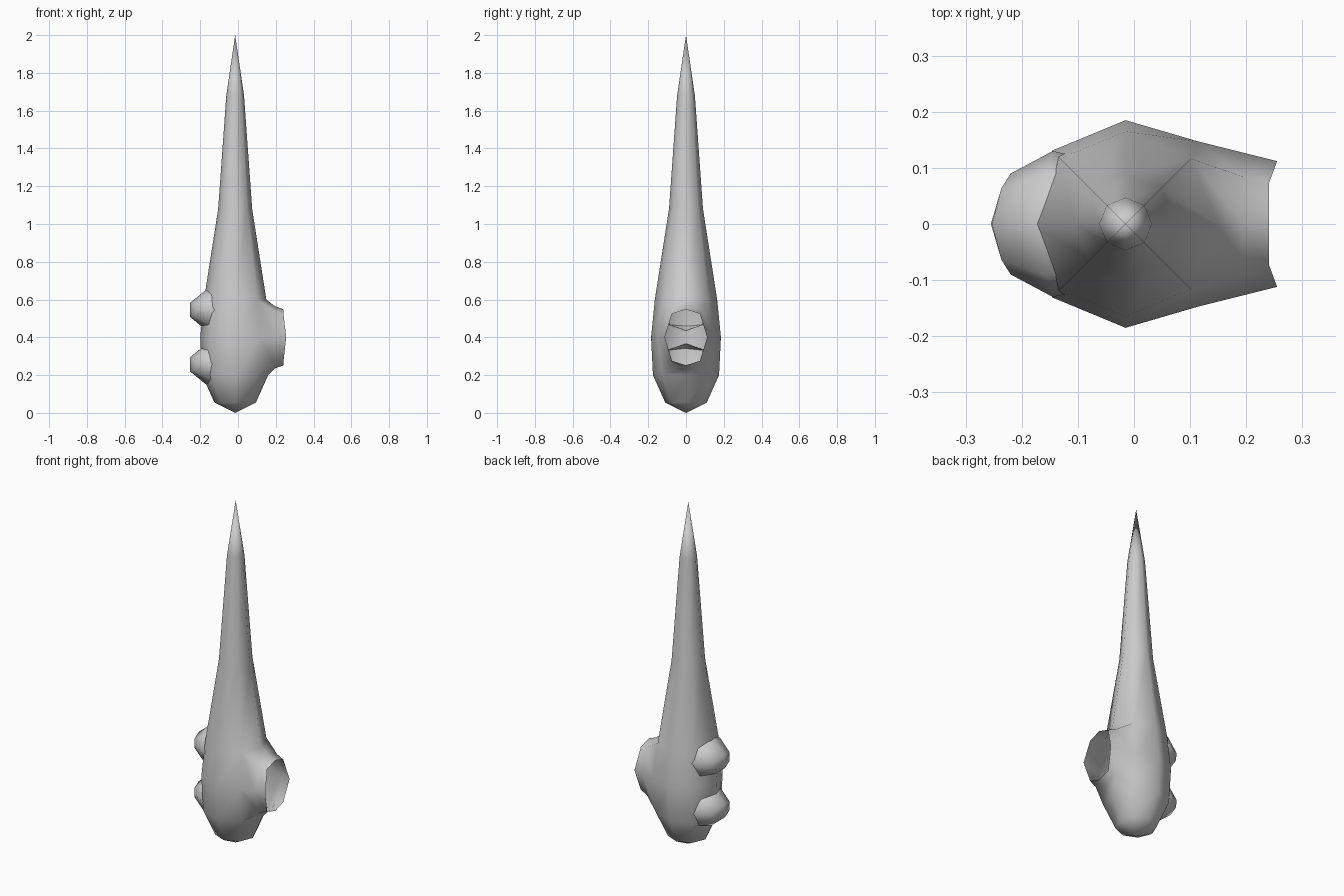
import bpy, bmesh, math

if "Cube" in bpy.data.objects:
    bpy.data.objects.remove(bpy.data.objects["Cube"])

CX = -0.015  # body axis
N = 8


def finish(bm, name, angle):
    bmesh.ops.recalc_face_normals(bm, faces=bm.faces)
    mesh = bpy.data.meshes.new(name)
    bm.to_mesh(mesh)
    bm.free()
    ob = bpy.data.objects.new(name, mesh)
    bpy.context.collection.objects.link(ob)
    bpy.ops.object.select_all(action='DESELECT')
    ob.select_set(True)
    bpy.context.view_layer.objects.active = ob
    bpy.ops.object.shade_smooth_by_angle(angle=math.radians(angle))
    return ob


def bridge(bm, a, b, skip=()):
    for i in range(N):
        if i not in skip:
            j = (i + 1) % N
            bm.faces.new((a[i], a[j], b[j], b[i]))


def fan(bm, ring, co):
    tip = bm.verts.new(co)
    for i in range(N):
        bm.faces.new((ring[i], ring[(i + 1) % N], tip))


# Spire body: eight-sided lathe, open on the +x side for the socket
bm = bmesh.new()
profile = [(0.11, 0.055), (0.175, 0.2), (0.185, 0.4), (0.165, 0.6),
           (0.09, 1.08), (0.047, 1.68)]
rings = []
for r, z in profile:
    rings.append([bm.verts.new((CX + r * math.cos(i * math.tau / N),
                                r * math.sin(i * math.tau / N), z))
                  for i in range(N)])
for k in range(len(rings) - 1):
    bridge(bm, rings[k], rings[k + 1], skip=(0, N - 1) if k in (1, 2) else ())
fan(bm, rings[0], (CX, 0, 0))
fan(bm, rings[-1], (CX, 0, 2))

low, mid, high = rings[1:4]
bm.verts.remove(mid[0])
for s, v in ((1, mid[1]), (-1, mid[-1])):
    v.co.x, v.co.y = 0.115, s * 0.147

# Flared open socket, bridged out from the gap in the body
edge = [low[0], low[1], mid[1], high[1], high[0], high[-1], mid[-1], low[-1]]
signs = [(0, -1), (1, -1), (1, 0), (1, 1), (0, 1), (-1, 1), (-1, 0), (-1, -1)]


def socket_ring(x, y, z, bend):
    out = []
    for sy, sz in signs:
        corner = sy and sz
        yy = sy * y * (0.66 if corner else 1)
        zz = sz * z * (0.84 if corner else 1)
        out.append(bm.verts.new((x + (bend if sy and not sz else 0), yy, 0.4 + zz)))
    return out


neck = socket_ring(0.195, 0.127, 0.165, 0.0)
rim = socket_ring(0.241, 0.112, 0.148, 0.014)
bridge(bm, edge, neck)
bridge(bm, neck, rim)
finish(bm, "spire_body", 70)

# Two knobs on the -x side
for name, zc in (("upper_knob", 0.545), ("lower_knob", 0.257)):
    bm = bmesh.new()
    loops = []
    for x, ry, rz, bend in ((-0.1, 0.12, 0.11, 0),
                            (-0.165, 0.13, 0.11, 1.2),
                            (-0.253, 0.09, 0.038, 4.1)):
        loop = []
        for i in range(N):
            a = i * math.tau / N
            y = ry * math.cos(a)
            loop.append(bm.verts.new((x + bend * y * y, y, zc + rz * math.sin(a))))
        loops.append(loop)
    bridge(bm, loops[0], loops[1])
    bridge(bm, loops[1], loops[2])
    fan(bm, loops[2], (-0.255, 0, zc))
    finish(bm, name, 70)
